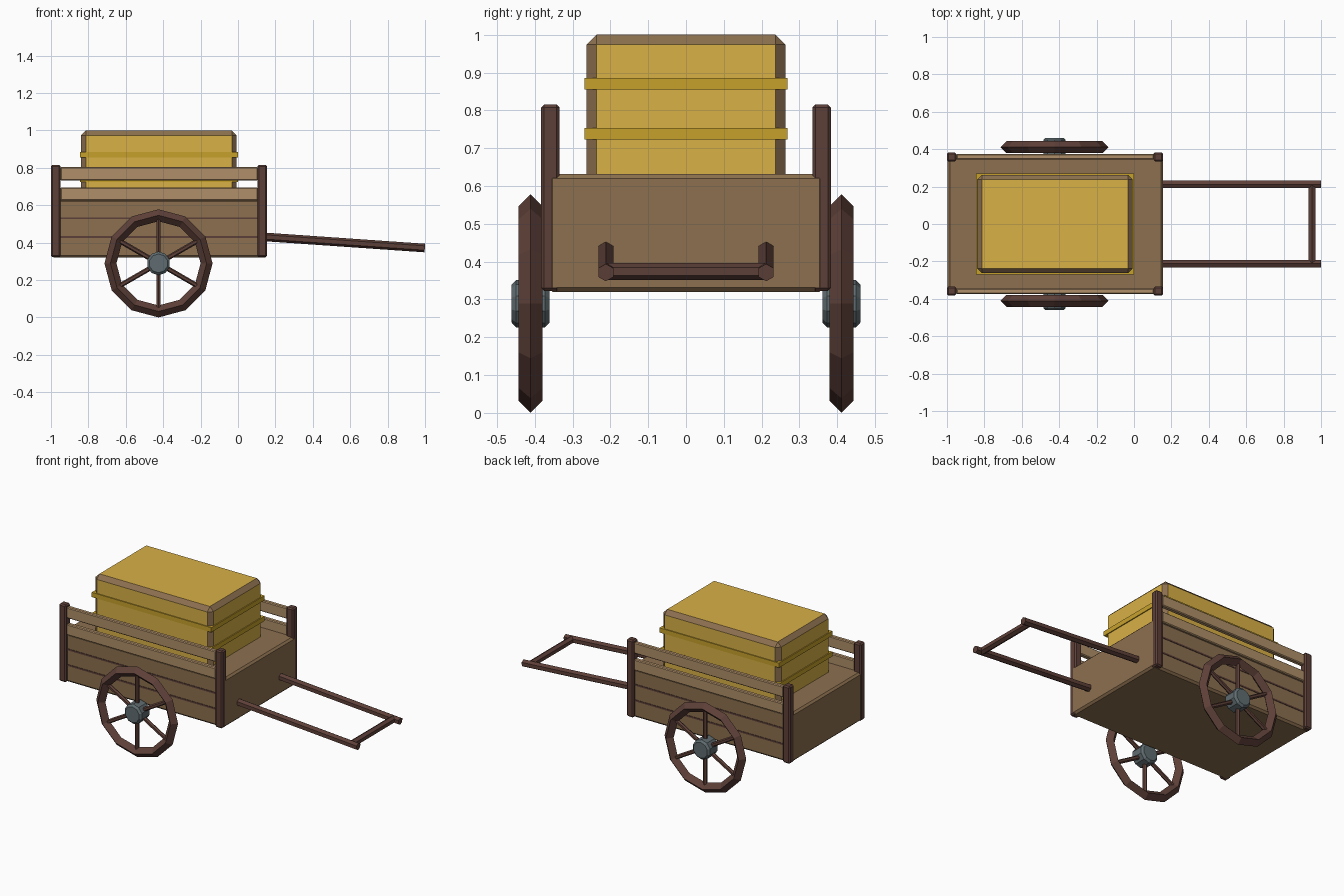
import bpy, bmesh, math
from mathutils import Vector, Matrix

if "Cube" in bpy.data.objects:
    bpy.data.objects.remove(bpy.data.objects["Cube"])


def mat(name, rgb):
    m = bpy.data.materials.new(name)
    m.diffuse_color = [(c / 255) ** 2.2 for c in rgb] + [1]
    m.use_nodes = True
    m.node_tree.nodes["Principled BSDF"].inputs["Base Color"].default_value = m.diffuse_color
    return m


WOOD = mat("wood", (139, 111, 80))
DARK = mat("dark_wood", (94, 66, 59))
RAIL = mat("rail_wood", (174, 142, 104))
STRAW = mat("straw", (216, 175, 72))
BAND = mat("band", (198, 160, 48))
IRON = mat("iron", (96, 108, 112))


def finish(name, bm, *mats):
    bmesh.ops.recalc_face_normals(bm, faces=bm.faces)
    me = bpy.data.meshes.new(name)
    bm.to_mesh(me)
    bm.free()
    for m in mats:
        me.materials.append(m)
    ob = bpy.data.objects.new(name, me)
    bpy.context.collection.objects.link(ob)
    return ob


def box(name, x, y, z, mats, bevel=0, edge_index=0):
    """Box from (min, max) ranges, with optional chamfered edges."""
    bm = bmesh.new()
    bmesh.ops.create_cube(bm, size=1)
    for v in bm.verts:
        v.co = [r[0] if c < 0 else r[1] for c, r in zip(v.co, (x, y, z))]
    if bevel:
        r = bmesh.ops.bevel(bm, geom=bm.edges[:], offset=bevel, segments=1, affect='EDGES')
        for f in r["faces"]:
            n = f.normal
            if max(abs(n.x), abs(n.y), abs(n.z)) < 0.95:
                f.material_index = edge_index
    return finish(name, bm, *mats)


def rod(name, a, b, r, sides, m, bevel=0, spin=0):
    """Prism running from a to b."""
    a, b = Vector(a), Vector(b)
    bm = bmesh.new()
    bmesh.ops.create_cone(bm, cap_ends=True, segments=sides, radius1=r, radius2=r, depth=(b - a).length)
    if bevel:
        rims = [e for e in bm.edges if abs(e.verts[0].co.z - e.verts[1].co.z) < 1e-5]
        bmesh.ops.bevel(bm, geom=rims, offset=bevel, segments=1, affect='EDGES')
    rot = (b - a).to_track_quat('Z', 'Y').to_matrix().to_4x4()
    bm.transform(Matrix.Translation((a + b) / 2) @ rot @ Matrix.Rotation(spin, 4, 'Z'))
    return finish(name, bm, m)


def rim(name, centre, major, minor, sides, m):
    """Wheel ring with a diamond cross-section."""
    bm = bmesh.new()
    rings = []
    for i in range(sides):
        t = 2 * math.pi * i / sides
        ring = []
        for dr, dy in ((minor, 0), (0, minor), (-minor, 0), (0, -minor)):
            p = Vector(((major + dr) * math.sin(t), dy, (major + dr) * math.cos(t)))
            ring.append(bm.verts.new(Vector(centre) + p))
        rings.append(ring)
    for i in range(sides):
        p, q = rings[i], rings[(i + 1) % sides]
        for j in range(4):
            k = (j + 1) % 4
            bm.faces.new((p[j], p[k], q[k], q[j]))
    return finish(name, bm, m)


# Cart bed
box("cart_bed", (-0.997, 0.156), (-0.365, 0.365), (0.32, 0.632), [WOOD], 0.012)

# Wrapped cargo block with brown chamfered edges, and two bands
box("cargo", (-0.84, -0.007), (-0.263, 0.263), (0.6, 1.0), [STRAW, WOOD], 0.026, 1)
for i, z in enumerate((0.738, 0.87)):
    box(f"cargo_band_{i}", (-0.846, -0.001), (-0.269, 0.269), (z - 0.015, z + 0.015), [BAND])

for s, side in ((-1, "front"), (1, "back")):
    def yr(a, b):
        return tuple(sorted((s * a, s * b)))

    # Corner posts
    for x, end in ((-0.975, "left"), (0.13, "right")):
        box(f"{side}_{end}_post", (x - 0.025, x + 0.025), yr(0.334, 0.383), (0.322, 0.816), [DARK], 0.008)

    # Side rails and plank seams
    for i, z in enumerate((0.66, 0.768)):
        box(f"{side}_rail_{i}", (-0.95, 0.106), yr(0.346, 0.375), (z - 0.035, z + 0.035), [RAIL], 0.005)
    for i, z in enumerate((0.43, 0.53)):
        box(f"{side}_seam_{i}", (-0.96, 0.115), yr(0.35, 0.368), (z - 0.005, z + 0.005), [DARK])

    # Wheel
    c = Vector((-0.425, s * 0.411, 0.289))
    rim(f"{side}_wheel_rim", c, 0.257, 0.032, 12, DARK)
    rod(f"{side}_hub", c - Vector((0, 0.05, 0)), c + Vector((0, 0.05, 0)), 0.063, 10, IRON, 0.012)
    for i in range(6):
        t = math.pi * i / 3
        d = Vector((math.sin(t), 0, math.cos(t)))
        rod(f"{side}_spoke_{i}", c + d * 0.03, c + d * 0.25, 0.013, 6, DARK)

    # Pulling shaft
    rod(f"{side}_shaft", (0.12, s * 0.212, 0.432), (0.999, s * 0.212, 0.371), 0.023, 6, DARK,
        spin=math.radians(0))

# Crossbar handle
rod("handle_bar", (0.952, -0.212, 0.374), (0.952, 0.212, 0.374), 0.022, 6, DARK)
